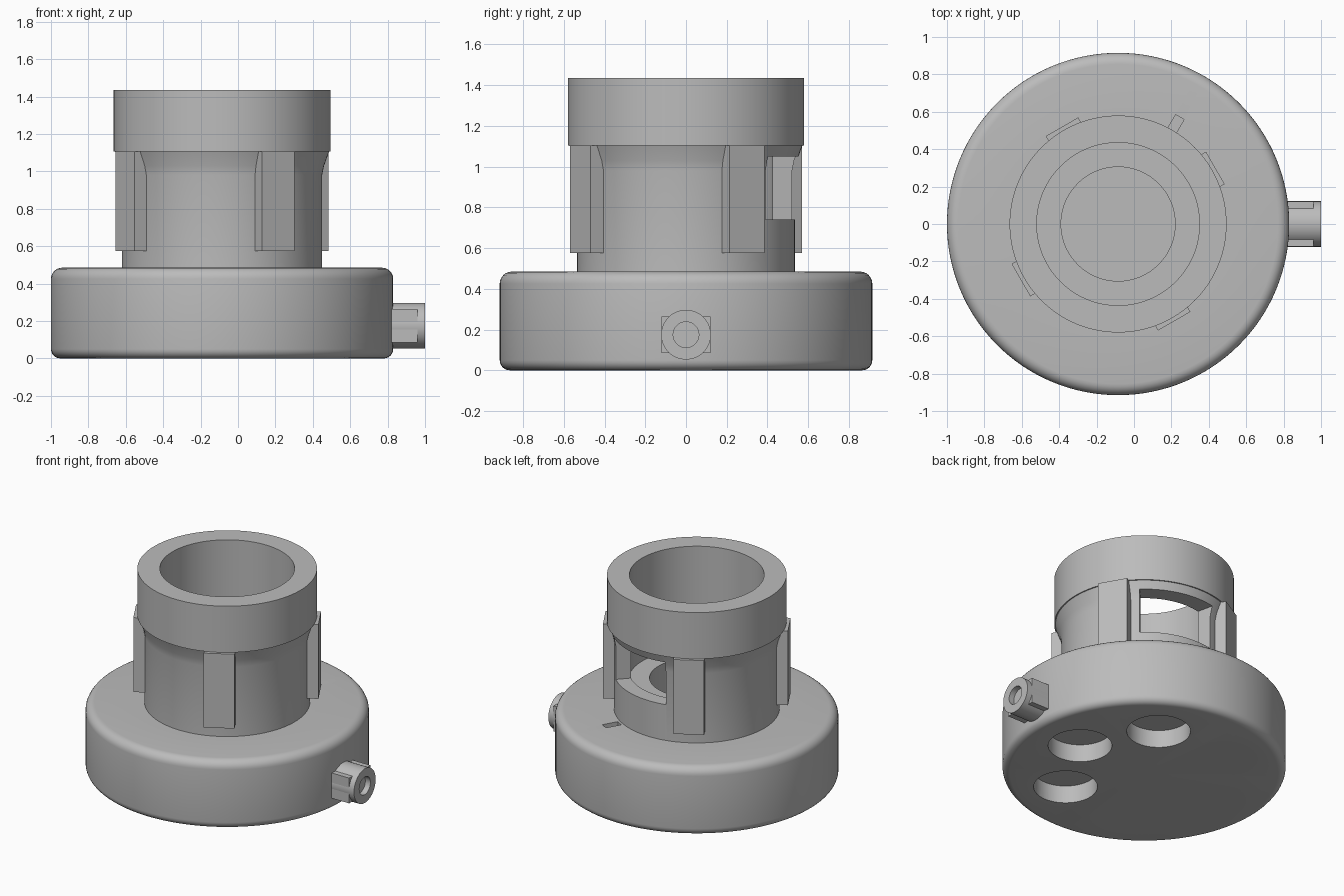
import bpy
import bmesh
from math import cos, sin, pi, radians
from mathutils import Matrix, Vector

if "Cube" in bpy.data.objects:
    bpy.data.objects.remove(bpy.data.objects["Cube"])

AXIS = Vector((-0.085, 0, 0))   # main axis of the housing
PORT_Z = 0.175

grey = bpy.data.materials.new("plain_grey")
grey.use_nodes = True
grey.diffuse_color = (0.5, 0.5, 0.5, 1)
grey.node_tree.nodes["Principled BSDF"].inputs["Base Color"].default_value = (0.5, 0.5, 0.5, 1)


def make(name, bm):
    bmesh.ops.recalc_face_normals(bm, faces=bm.faces)
    mesh = bpy.data.meshes.new(name)
    bm.to_mesh(mesh)
    bm.free()
    mesh.materials.append(grey)
    obj = bpy.data.objects.new(name, mesh)
    bpy.context.collection.objects.link(obj)
    return obj


def activate(obj):
    bpy.ops.object.select_all(action='DESELECT')
    obj.select_set(True)
    bpy.context.view_layer.objects.active = obj


def smooth(obj):
    activate(obj)
    bpy.ops.object.shade_smooth_by_angle(angle=radians(30))


def lathe(name, profile, steps=128):
    bm = bmesh.new()
    verts = [bm.verts.new((r, 0, z)) for r, z in profile]
    edges = [bm.edges.new(pair) for pair in zip(verts, verts[1:])]
    bmesh.ops.spin(bm, geom=verts + edges, cent=(0, 0, 0), axis=(0, 0, 1),
                   angle=2 * pi, steps=steps)
    bmesh.ops.remove_doubles(bm, verts=bm.verts, dist=0.0005)
    bm.transform(Matrix.Translation(AXIS))
    return make(name, bm)


def prism(name, points, z0, z1, angle=0):
    """Upright prism from an outline, turned about the main axis."""
    bm = bmesh.new()
    face = bm.faces.new([bm.verts.new((x, y, z0)) for x, y in points])
    top = bmesh.ops.extrude_face_region(bm, geom=[face])["geom"]
    bmesh.ops.translate(bm, vec=(0, 0, z1 - z0),
                        verts=[v for v in top if isinstance(v, bmesh.types.BMVert)])
    bm.transform(Matrix.Translation(AXIS) @ Matrix.Rotation(radians(angle), 4, 'Z'))
    return make(name, bm)


def block(name, r0, r1, half, z0, z1, angle=0):
    return prism(name, [(r0, -half), (r1, -half), (r1, half), (r0, half)], z0, z1, angle)


def disc(name, x, y, r, z0, z1, angle=0, sides=64):
    ring = [(x + r * cos(2 * pi * i / sides), y + r * sin(2 * pi * i / sides))
            for i in range(sides)]
    return prism(name, ring, z0, z1, angle)


def cut(obj, cutter):
    mod = obj.modifiers.new("cut", 'BOOLEAN')
    mod.operation = 'DIFFERENCE'
    mod.solver = 'EXACT'
    mod.object = cutter
    activate(obj)
    bpy.ops.object.modifier_apply(modifier=mod.name)
    bpy.data.objects.remove(cutter)


def fillet(cx, cz, r, start):
    return [(cx + r * cos(radians(start + 15 * i)), cz + r * sin(radians(start + 15 * i)))
            for i in range(7)]


# Housing: rounded base, flared tube and collar with a stepped bore
profile = [(0, 0)] + fillet(0.865, 0.05, 0.05, -90) + fillet(0.855, 0.425, 0.06, 0)
profile += [(0.535, 0.485), (0.535, 0.98), (0.545, 1.03), (0.572, 1.105), (0.58, 1.105),
            (0.58, 1.435), (0.435, 1.435), (0.435, 0.7), (0.305, 0.7), (0.305, 0.35), (0, 0.35)]
housing = lathe("housing", profile)

# Side window between two ribs
lo, hi = radians(47), radians(103)
cut(housing, prism("window_cutter", [(r * cos(a), r * sin(a)) for r, a in
                                     ((0.3, lo), (0.8, lo), (0.8, hi), (0.3, hi))], 0.74, 1.05))

# Small slot in the top of the base
cut(housing, block("slot_cutter", 0.55, 0.66, 0.026, 0.4, 0.6, 60))

# Six round pockets in the underside
for i in range(6):
    cut(housing, disc("pocket_cutter", 0.54, 0, 0.206, -0.1, 0.125, 60 * i))
smooth(housing)

# Four flat ribs under the collar
for i in range(4):
    block("rib_%d" % (i + 1), 0.5, 0.6, 0.1, 0.575, 1.105, 30 + 90 * i)

# Side port: bored pipe with a rectangular nut block
port = lathe("port_pipe", [(0, 0.86), (0.122, 0.86), (0.122, 1.085), (0.063, 1.085),
                           (0.063, 0.97), (0, 0.97)], 64)
port.data.transform(Matrix.Translation((0, 0, PORT_Z)) @ Matrix.Rotation(pi / 2, 4, 'Y')
                    @ Matrix.Translation(-AXIS))
port.data.transform(Matrix.Translation(AXIS))
smooth(port)
block("port_block", 0.86, 1.045, 0.12, PORT_Z - 0.09, PORT_Z + 0.09)
